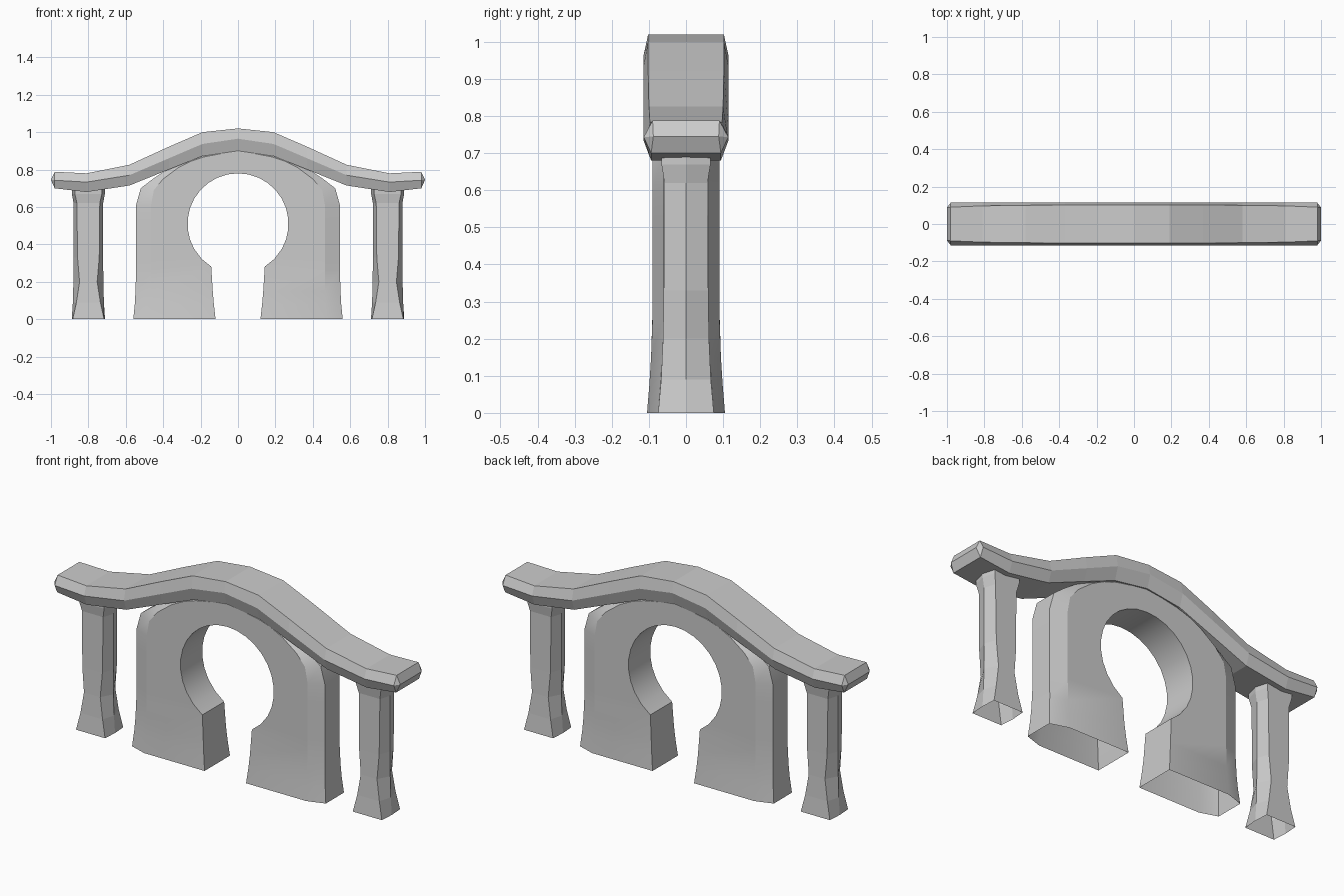
import bpy, bmesh
from math import cos, sin, radians

if "Cube" in bpy.data.objects:
    bpy.data.objects.remove(bpy.data.objects["Cube"])


def loft(name, rings, tips=None):
    """Skin matching closed rings; tips optionally close both ends with a wedge edge."""
    bm = bmesh.new()
    vr = [[bm.verts.new(p) for p in r] for r in rings]
    n = len(rings[0])
    for a, b in zip(vr, vr[1:]):
        for i in range(n):
            j = (i + 1) % n
            bm.faces.new((a[i], a[j], b[j], b[i]))
    if tips:
        for r, tip in zip((vr[0], vr[-1]), tips):
            f, b = (bm.verts.new(p) for p in tip)
            tf, tb, mb, bb, bf, mf = r
            for face in ((tf, tb, b, f), (f, b, bb, bf), (tb, mb, b),
                         (mb, bb, b), (tf, f, mf), (mf, f, bf)):
                bm.faces.new(face)
    bmesh.ops.recalc_face_normals(bm, faces=bm.faces)
    me = bpy.data.meshes.new(name)
    bm.to_mesh(me)
    bm.free()
    ob = bpy.data.objects.new(name, me)
    bpy.context.collection.objects.link(ob)
    return ob


def mirrored(half):
    """Full left-to-right list from stations running centre to right."""
    return [(-1, s) for s in half[:0:-1]] + [(1, s) for s in half]


# Curved roof beam: x, top z, ridge z, bottom z, top half width
beam = [(0, 1.02, .965, .90, .102), (.19, 1.0, .937, .872, .102),
        (.37, .922, .86, .80, .102), (.58, .826, .77, .715, .10),
        (.81, .78, .733, .68, .097), (.98, .788, .743, .70, .09)]
rings = []
for s, (x, t, m, b, w) in mirrored(beam):
    x *= s
    rings.append([(x, -w, t), (x, w, t), (x, .114, m),
                  (x, .094, b), (x, -.094, b), (x, -.114, m)])
loft("roof_beam", rings,
     [[(s, -.088, .745), (s, .088, .745)] for s in (-1, 1)])

# Arched wall with a keyhole opening; outer rim and front-face border as (x, z)
R, CZ = .27, .51
angles = [90, 78, 66, 54, 42, 30, 18, 6, -6, -18, -30, -44, -58]
inner = [(R * cos(radians(a)), CZ + R * sin(radians(a))) for a in angles]
inner += [(.135, .15), (.129, .08), (.12, 0)]
rim = [(0, .94), (.10, .93), (.20, .90), (.29, .855), (.38, .80), (.455, .75),
       (.52, .70), (.545, .61), (.545, .52), (.545, .44), (.545, .37),
       (.545, .31), (.545, .26), (.548, .15), (.552, .08), (.56, 0)]
border = [(0, .895), (.09, .885), (.18, .868), (.25, .845), (.32, .81),
          (.40, .75), (.45, .69), (.465, .61), (.465, .52), (.465, .44),
          (.465, .37), (.465, .31), (.465, .26), (.465, .15), (.466, .08), (.468, 0)]


def depth(z):
    return .09 + .015 * max(0, 1 - z / .28) ** 1.7


rings = []
for s, (i, b, o) in mirrored(list(zip(inner, border, rim))):
    di, db, do = depth(i[1]), depth(b[1]), depth(o[1]) - .03
    front = [(s * o[0], -do, o[1]), (s * b[0], -db, b[1]), (s * i[0], -di, i[1])]
    rings.append(front + [(x, -y, z) for x, y, z in front[::-1]])
arch = loft("arched_wall", rings)
bpy.ops.object.select_all(action='DESELECT')
arch.select_set(True)
bpy.context.view_layer.objects.active = arch
bpy.ops.object.shade_smooth_by_angle(angle=radians(20))

# Waisted six-sided columns: z, corner x, corner y, side ridge x
levels = [(0, .084, .075, .089), (.09, .064, .067, .083), (.2, .047, .062, .08),
          (.33, .058, .06, .079), (.62, .061, .058, .079),
          (.67, .072, .066, .088), (.73, .072, .066, .088)]
for side, cx in (("left", -.8), ("right", .8)):
    loft(side + "_column",
         [[(cx - x, -y, z), (cx + x, -y, z), (cx + m, 0, z),
           (cx + x, y, z), (cx - x, y, z), (cx - m, 0, z)]
          for z, x, y, m in levels])
